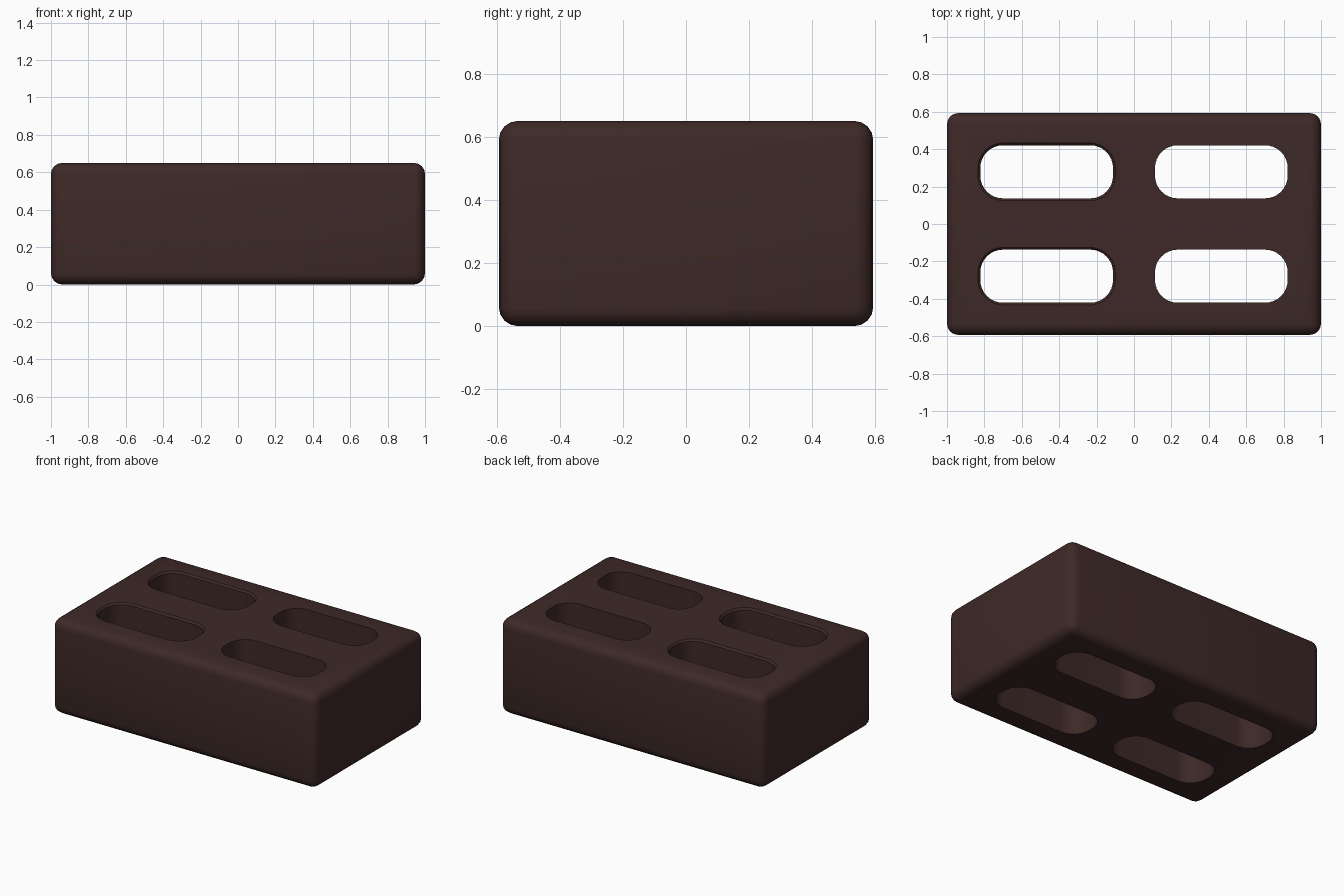
import bpy, bmesh, math

if "Cube" in bpy.data.objects:
    bpy.data.objects.remove(bpy.data.objects["Cube"])

L, W, H = 2.0, 1.186, 0.65


def slot_outline(cx, cy, grow):
    """Rounded-rectangle outline of one slot."""
    hx, hy, r = 0.355 + grow, 0.142 + grow, 0.122 + grow
    pts = []
    for q, (sx, sy) in enumerate(((1, 1), (-1, 1), (-1, -1), (1, -1))):
        for i in range(9):
            a = math.pi / 2 * (q + i / 8)
            pts.append((cx + sx * (hx - r) + r * math.cos(a),
                        cy + sy * (hy - r) + r * math.sin(a)))
    return pts


def slot_cutter(name, cx, cy, levels):
    """Loft slot outlines through (z, grow) levels."""
    bm = bmesh.new()
    rings = [[bm.verts.new((x, y, z)) for x, y in slot_outline(cx, cy, g)]
             for z, g in levels]
    n = len(rings[0])
    for lo, hi in zip(rings, rings[1:]):
        for i in range(n):
            j = (i + 1) % n
            bm.faces.new((lo[i], lo[j], hi[j], hi[i]))
    bm.faces.new(rings[0][::-1])
    bm.faces.new(rings[-1])
    me = bpy.data.meshes.new(name)
    bm.to_mesh(me)
    bm.free()
    ob = bpy.data.objects.new(name, me)
    bpy.context.collection.objects.link(ob)
    ob.hide_render = True
    return ob


# Brick body with rounded edges
bpy.ops.mesh.primitive_cube_add(size=1, location=(0, 0, H / 2))
brick = bpy.context.object
brick.name = "brick"
brick.scale = (L, W, H)
bpy.ops.object.transform_apply(location=True, rotation=False, scale=True)
bev = brick.modifiers.new("rounded_edges", 'BEVEL')
bev.width = 0.06
bev.segments = 4

# Four through slots; the left pair has a fine chamfered rim on top
plain = [(-0.1, 0), (H + 0.1, 0)]
rimmed = [(-0.1, 0), (H - 0.012, 0), (H, 0.012), (H + 0.1, 0.112)]
cutters = []
for sx in (-1, 1):
    for sy in (-1, 1):
        c = slot_cutter("slot_cutter", sx * 0.467, sy * 0.279,
                        rimmed if sx < 0 else plain)
        cutters.append(c)
        cut = brick.modifiers.new("slot", 'BOOLEAN')
        cut.operation = 'DIFFERENCE'
        cut.solver = 'EXACT'
        cut.object = c

# Bake the modifiers and drop the cutters
bpy.context.view_layer.objects.active = brick
for m in list(brick.modifiers):
    bpy.ops.object.modifier_apply(modifier=m.name)
for c in cutters:
    bpy.data.objects.remove(c, do_unlink=True)

# Dark brown clay
mat = bpy.data.materials.new("dark_brown")
mat.diffuse_color = (0.047, 0.022, 0.020, 1)
mat.use_nodes = True
mat.node_tree.nodes["Principled BSDF"].inputs["Base Color"].default_value = mat.diffuse_color
brick.data.materials.clear()
brick.data.materials.append(mat)

bpy.ops.object.select_all(action='DESELECT')
brick.select_set(True)
bpy.ops.object.shade_smooth_by_angle(angle=math.radians(30))
